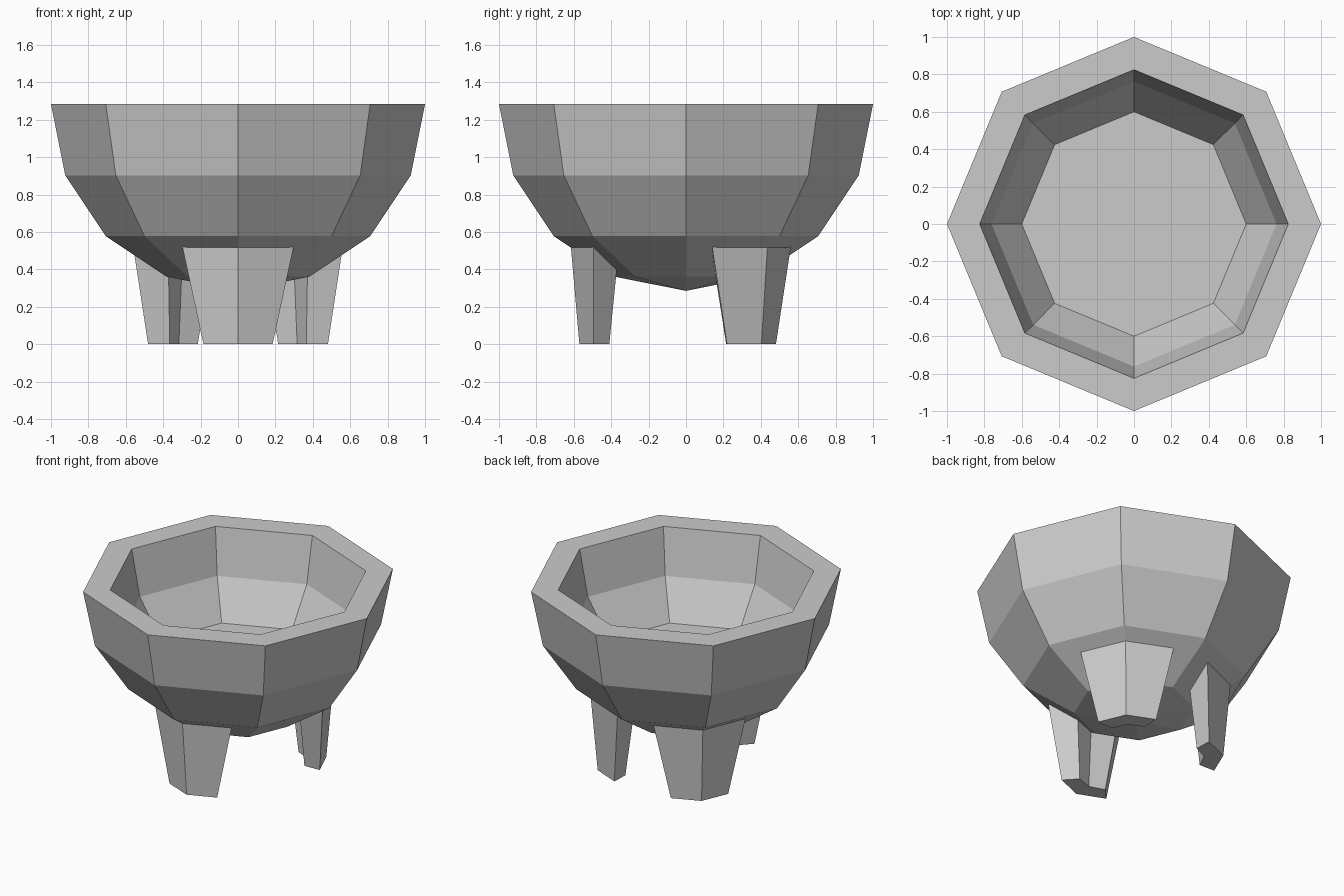
import bpy, bmesh
from math import sin, cos, pi, radians
from mathutils import Matrix, Vector

if "Cube" in bpy.data.objects:
    bpy.data.objects.remove(bpy.data.objects["Cube"])

SIDES = 8
RIM = 1.285


def make_object(name, bm):
    bmesh.ops.recalc_face_normals(bm, faces=bm.faces)
    mesh = bpy.data.meshes.new(name)
    bm.to_mesh(mesh)
    bm.free()
    obj = bpy.data.objects.new(name, mesh)
    bpy.context.collection.objects.link(obj)
    return obj


def bridge(bm, a, b):
    n = len(a)
    for i in range(n):
        bm.faces.new((a[i], a[(i + 1) % n], b[(i + 1) % n], b[i]))


# Bowl: eight-sided half sphere outside, thick rim, flat floor inside
def make_bowl():
    step = pi / 8
    outer = [(cos(i * step), RIM - sin(i * step)) for i in (3, 2, 1, 0)]
    inner = [(0.825, RIM), (0.762, 0.967), (0.60, 0.71)]
    bm = bmesh.new()
    rings = [[bm.verts.new((r * cos(2 * pi * k / SIDES), r * sin(2 * pi * k / SIDES), z))
              for k in range(SIDES)] for r, z in outer + inner]
    for a, b in zip(rings, rings[1:]):
        bridge(bm, a, b)
    bm.faces.new(rings[-1])
    pole = bm.verts.new((0, 0, RIM - 1))
    for k in range(SIDES):
        bm.faces.new((pole, rings[0][(k + 1) % SIDES], rings[0][k]))
    return make_object("bowl", bm)


# Leg: tapered chevron section, wider where it meets the bowl
def make_leg(name, angle):
    half = [(0.185, 0.0), (0.106, -0.085)]
    section = [(0, 0.075)] + half + [(0, -0.048)] + [(-t, r) for t, r in reversed(half)]
    turn = Matrix.Rotation(angle, 3, 'Z')
    bm = bmesh.new()
    bottom, top = [[bm.verts.new(turn @ Vector((0.495 + r * s, t * s, z))) for t, r in section]
                   for s, z in ((1.0, 0.0), (1.63, 0.54))]
    bridge(bm, bottom, top)
    bm.faces.new(bottom)
    bm.faces.new(top)
    return make_object(name, bm)


make_bowl()
for name, degrees in (("front_leg", -90), ("back_right_leg", 45), ("back_left_leg", 135)):
    make_leg(name, radians(degrees))
